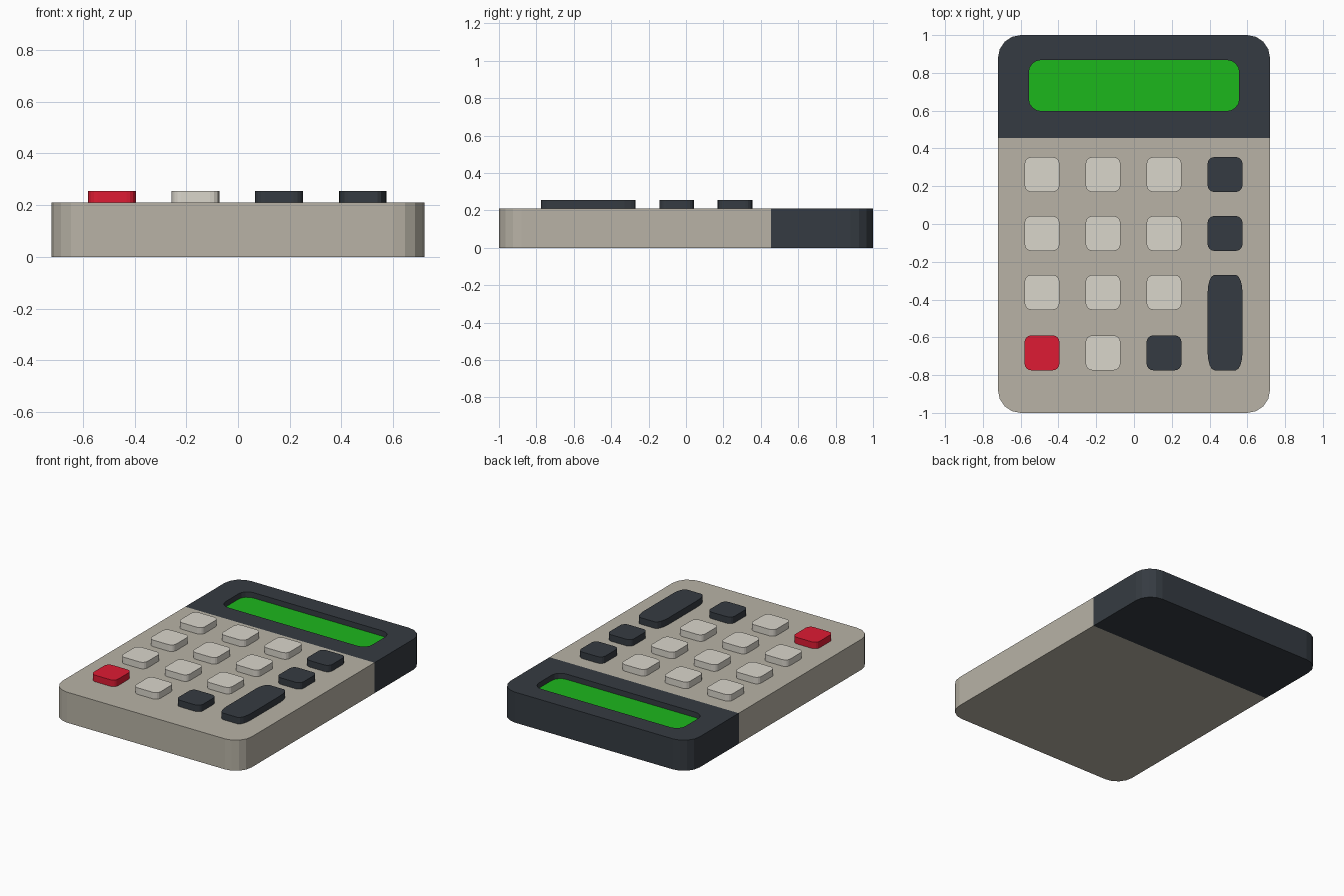
import bpy, bmesh, math

if "Cube" in bpy.data.objects:
    bpy.data.objects.remove(bpy.data.objects["Cube"])


def material(name, rgb):
    m = bpy.data.materials.new(name)
    m.diffuse_color = (*rgb, 1)
    m.use_nodes = True
    m.node_tree.nodes["Principled BSDF"].inputs["Base Color"].default_value = m.diffuse_color
    return m


DARK = material("charcoal", (0.036, 0.044, 0.054))
BEIGE = material("beige", (0.48, 0.45, 0.38))
LIGHT = material("ivory", (0.70, 0.67, 0.60))
RED = material("red", (0.73, 0.011, 0.033))
GREEN = material("green", (0.012, 0.474, 0.012))


def rounded_slab(name, x0, x1, y0, y1, z0, z1, rx, ry, mats, seg=4, split=None):
    """Extruded rectangle with elliptical corners, optionally split in y."""
    bm = bmesh.new()
    corners = [(x1 - rx, y1 - ry), (x0 + rx, y1 - ry),
               (x0 + rx, y0 + ry), (x1 - rx, y0 + ry)]
    ring = []
    for q, (cx, cy) in enumerate(corners):
        for i in range(seg + 1):
            a = math.pi / 2 * (q + i / seg)
            ring.append(bm.verts.new((cx + rx * math.cos(a), cy + ry * math.sin(a), z0)))
    base = bm.faces.new(ring)
    ext = bmesh.ops.extrude_face_region(bm, geom=[base], use_keep_orig=True)
    for v in ext["geom"]:
        if isinstance(v, bmesh.types.BMVert):
            v.co.z = z1
    if split is not None:
        bmesh.ops.bisect_plane(bm, geom=bm.verts[:] + bm.edges[:] + bm.faces[:],
                               plane_co=(0, split, 0), plane_no=(0, 1, 0))
        for f in bm.faces:
            f.material_index = 0 if f.calc_center_median().y > split else 1
    bmesh.ops.recalc_face_normals(bm, faces=bm.faces[:])
    me = bpy.data.meshes.new(name)
    bm.to_mesh(me)
    bm.free()
    for m in mats:
        me.materials.append(m)
    ob = bpy.data.objects.new(name, me)
    bpy.context.collection.objects.link(ob)
    return ob


# Housing, charcoal at the display end and beige below
TOP = 0.21
housing = rounded_slab("housing", -0.72, 0.72, -1, 1, 0, TOP, 0.12, 0.12,
                       [DARK, BEIGE], split=0.455)

# Recess for the display
SCREEN = (-0.557, 0.557, 0.598, 0.868)
cutter = rounded_slab("recess_cutter", *SCREEN, 0.17, 0.3, 0.065, 0.065, [DARK])
cutter.hide_render = True
mod = housing.modifiers.new("recess", 'BOOLEAN')
mod.operation = 'DIFFERENCE'
mod.solver = 'EXACT'
mod.object = cutter
bpy.context.view_layer.objects.active = housing
bpy.ops.object.modifier_apply(modifier=mod.name)
bpy.data.objects.remove(cutter)

# Display panel on the recess floor
rounded_slab("display", *SCREEN, 0.165, 0.173, 0.065, 0.065, [GREEN])

# Keypad
COLS = [-0.487, -0.164, 0.159, 0.482]
ROWS = [0.262, -0.05, -0.362, -0.682]
H = 0.0925
for r, y in enumerate(ROWS):
    for c, x in enumerate(COLS):
        if c == 3 and r >= 2:
            continue
        mat = LIGHT
        if c == 3 or (r, c) == (3, 2):
            mat = DARK
        elif (r, c) == (3, 0):
            mat = RED
        rounded_slab(f"key_{r + 1}_{c + 1}", x - H, x + H, y - H, y + H,
                     TOP - 0.02, 0.255, 0.036, 0.036, [mat])

# Double-height key
rounded_slab("tall_key", COLS[3] - H, COLS[3] + H, ROWS[3] - H, ROWS[2] + H,
             TOP - 0.02, 0.255, 0.036, 0.097, [DARK])
